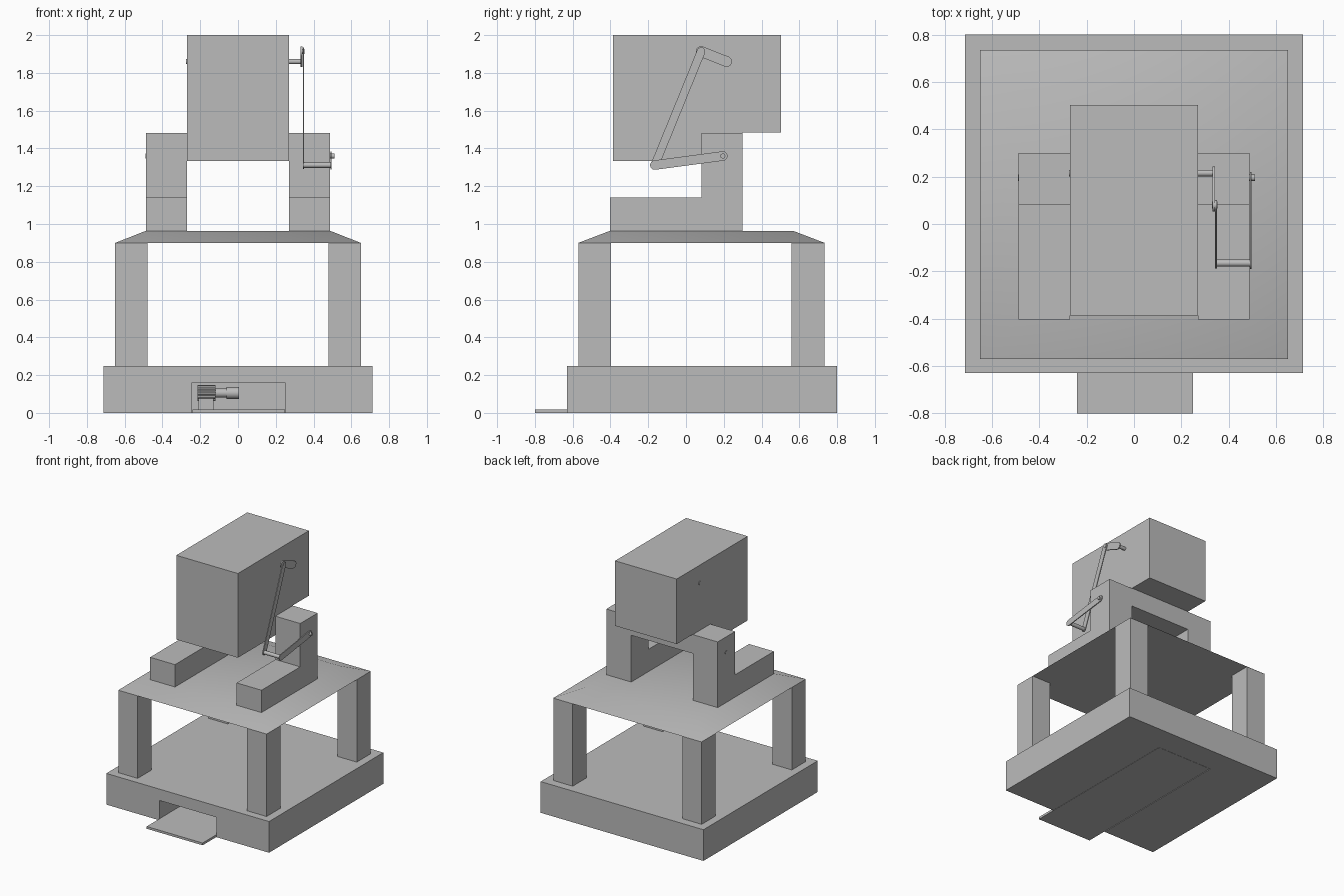
import bpy, bmesh, math
from mathutils import Vector

if "Cube" in bpy.data.objects:
    bpy.data.objects.remove(bpy.data.objects["Cube"], do_unlink=True)

grey = bpy.data.materials.new("plain_grey")
grey.use_nodes = True
grey.diffuse_color = (0.5, 0.5, 0.5, 1)
grey.node_tree.nodes["Principled BSDF"].inputs["Base Color"].default_value = (0.5, 0.5, 0.5, 1)


def finish(name, bm, smooth=False):
    bmesh.ops.recalc_face_normals(bm, faces=bm.faces)
    mesh = bpy.data.meshes.new(name)
    bm.to_mesh(mesh)
    bm.free()
    mesh.materials.append(grey)
    obj = bpy.data.objects.new(name, mesh)
    bpy.context.collection.objects.link(obj)
    bpy.ops.object.select_all(action='DESELECT')
    obj.select_set(True)
    bpy.context.view_layer.objects.active = obj
    if smooth:
        bpy.ops.object.shade_smooth_by_angle(angle=math.radians(40))
    return obj


def box(name, x0, x1, y0, y1, z0, z1):
    return prism(name, [(y0, z0), (y1, z0), (y1, z1), (y0, z1)], x0, x1)


def prism(name, profile, x0, x1, smooth=False):
    """Extrude a (y, z) profile from x0 to x1."""
    bm = bmesh.new()
    face = bm.faces.new([bm.verts.new((x0, y, z)) for y, z in profile])
    new = bmesh.ops.extrude_face_region(bm, geom=[face])["geom"]
    verts = [v for v in new if isinstance(v, bmesh.types.BMVert)]
    bmesh.ops.translate(bm, verts=verts, vec=(x1 - x0, 0, 0))
    return finish(name, bm, smooth)


def rod(name, centre, radius, x0, x1):
    """Round rod along x."""
    y, z = centre
    ring = [(y + radius * math.cos(math.tau * i / 24), z + radius * math.sin(math.tau * i / 24))
            for i in range(24)]
    return prism(name, ring, x0, x1, True)


def link(name, a, b, radius, x0, x1):
    """Flat bar with rounded ends between two pivots."""
    a, b = Vector(a), Vector(b)
    heading = math.atan2(b.y - a.y, b.x - a.x)
    outline = []
    for pivot, start in ((b, heading - math.pi / 2), (a, heading + math.pi / 2)):
        for i in range(13):
            t = start + math.pi * i / 12
            outline.append((pivot.x + radius * math.cos(t), pivot.y + radius * math.sin(t)))
    return prism(name, outline, x0, x1, True)


# Base with a tray slot open at the front and underneath
base = box("base", -0.713, 0.713, -0.63, 0.8, 0, 0.247)
cutter = box("slot_cutter", -0.245, 0.252, -0.9, 0.59, -0.1, 0.157)
cutter.hide_render = True
cut = base.modifiers.new("slot", 'BOOLEAN')
cut.operation = 'DIFFERENCE'
cut.solver = 'EXACT'
cut.object = cutter
bpy.context.view_layer.objects.active = base
bpy.ops.object.modifier_apply(modifier="slot")
bpy.data.objects.remove(cutter, do_unlink=True)
box("tray", -0.24, 0.25, -0.8, 0.588, 0, 0.018)

# Small ribbed drum on a stand inside the slot
drum_axis = (-0.1, 0.105)
teeth = [(drum_axis[0] + r * math.cos(math.tau * i / 40), drum_axis[1] + r * math.sin(math.tau * i / 40))
         for i in range(40) for r in [0.042 if i % 4 < 2 else 0.035]]
prism("ribbed_drum", teeth, -0.215, -0.12)
rod("drum_shaft", drum_axis, 0.024, -0.12, -0.06)
rod("drum_cap", drum_axis, 0.031, -0.06, 0.005)
box("drum_stand", -0.21, -0.13, -0.13, -0.07, 0.018, 0.075)

# Four legs
for side, x in (("left", 0.48), ("right", -0.65)):
    for end, y in (("front", -0.57), ("back", 0.558)):
        box(f"{end}_{side}_leg", x, x + 0.17, y, y + 0.174, 0.247, 0.9)

# Table top with softly shaded sloping edges
bm = bmesh.new()
bmesh.ops.create_cube(bm, size=1)
for v in bm.verts:
    top = v.co.z > 0
    half_x, half_y = (0.49, 0.487) if top else (0.65, 0.652)
    v.co = (math.copysign(half_x, v.co.x), 0.082 + math.copysign(half_y, v.co.y), 0.963 if top else 0.9)
finish("table_top", bm, True)

# L-shaped supports on either side of the head
support = [(-0.403, 0.963), (0.3, 0.963), (0.3, 1.483), (0.082, 1.483), (0.082, 1.14), (-0.403, 1.14)]
prism("left_support", support, 0.27, 0.488)
prism("right_support", support, -0.488, -0.27)

# Head block, stepped underneath to sit between the supports
prism("head", [(-0.387, 1.333), (0.3, 1.333), (0.3, 1.485), (0.502, 1.485), (0.502, 2), (-0.387, 2)],
      -0.27, 0.27)

# Crank linkage on the left side
shaft, elbow, knee, pivot = (0.215, 1.86), (0.08, 1.913), (-0.165, 1.312), (0.195, 1.36)
rod("upper_shaft", shaft, 0.014, -0.275, 0.34)
link("upper_crank", shaft, elbow, 0.028, 0.332, 0.341)
rod("elbow_pin", elbow, 0.014, 0.33, 0.352)
link("long_link", elbow, knee, 0.022, 0.343, 0.35)
rod("knee_rod", knee, 0.015, 0.345, 0.495)
link("lower_link", knee, pivot, 0.025, 0.489, 0.496)
rod("lower_pin", pivot, 0.013, -0.49, 0.51)
